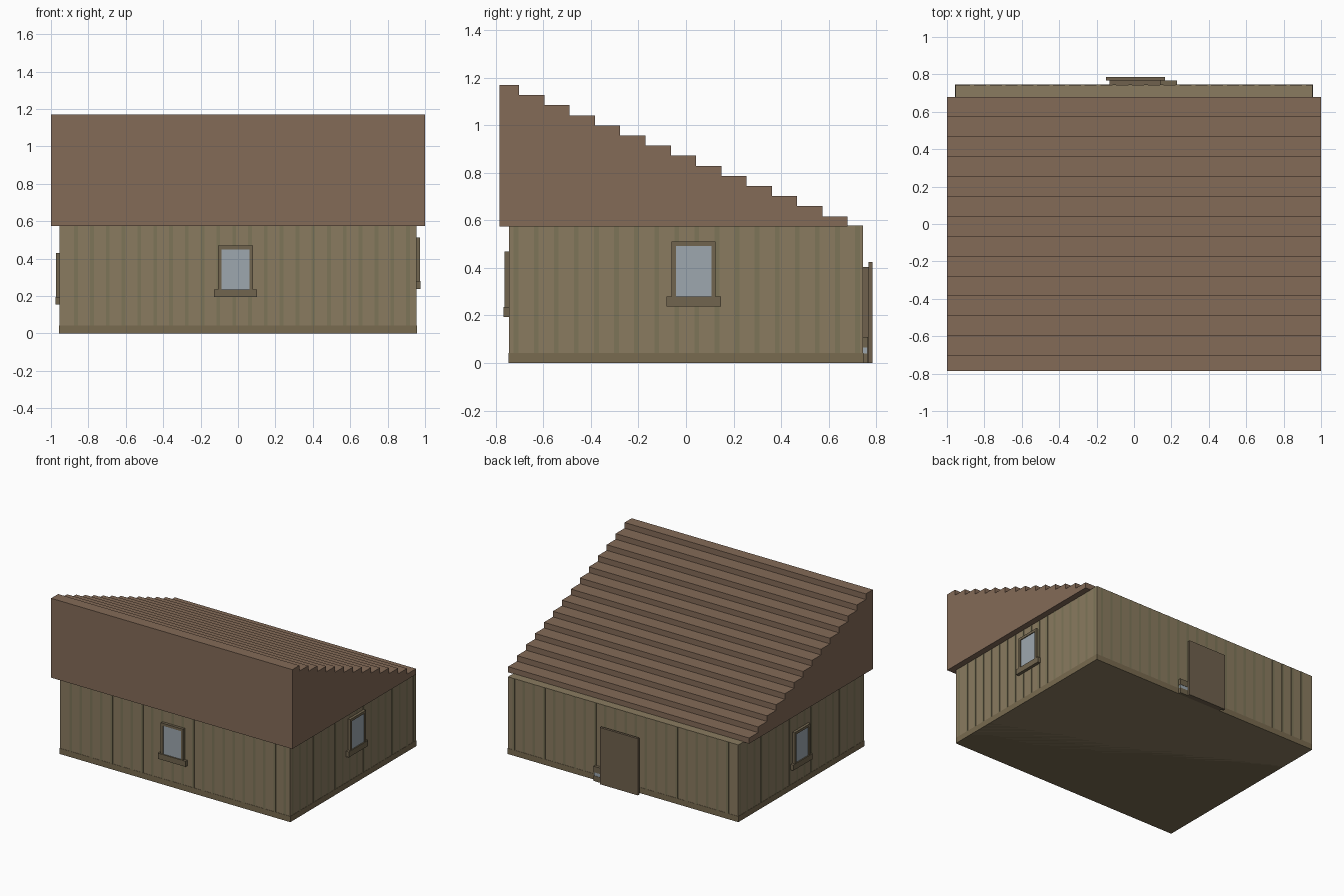
import bpy, bmesh
from mathutils import Matrix

if "Cube" in bpy.data.objects:
    bpy.data.objects.remove(bpy.data.objects["Cube"])

def mat(name, rgb):
    m = bpy.data.materials.new(name)
    m.diffuse_color = (*rgb, 1)
    m.use_nodes = True
    m.node_tree.nodes["Principled BSDF"].inputs["Base Color"].default_value = m.diffuse_color
    return m

WALL = mat("wall_boards", (.254, .198, .117))
BATTEN = mat("wall_grooves", (.205, .178, .098))
BASE = mat("base_board", (.19, .145, .08))
ROOF = mat("roof_tiles", (.23, .145, .096))
TRIM = mat("trim_wood", (.165, .13, .077))
DOOR = mat("door_wood", (.16, .12, .075))
GLASS = mat("glass", (.34, .39, .43))

def finish(name, bm, m):
    bmesh.ops.recalc_face_normals(bm, faces=bm.faces)
    me = bpy.data.meshes.new(name)
    bm.to_mesh(me)
    bm.free()
    me.materials.append(m)
    ob = bpy.data.objects.new(name, me)
    bpy.context.collection.objects.link(ob)
    return ob

def boxes(name, m, spans):
    """Each span is (x0, x1, y0, y1, z0, z1)."""
    bm = bmesh.new()
    for x0, x1, y0, y1, z0, z1 in spans:
        c = Matrix.Translation(((x0 + x1) / 2, (y0 + y1) / 2, (z0 + z1) / 2))
        bmesh.ops.create_cube(bm, size=1, matrix=c @ Matrix.Diagonal((x1 - x0, y1 - y0, z1 - z0, 1)))
    return finish(name, bm, m)

W, D, H = .954, .744, .578   # wall half width, half depth, height

# Walls, with a low base board around them
boxes("walls", WALL, [(-W, W, -D, D, 0, H)])
e = .002
boxes("base_board", BASE, [(-W - e, W + e, -D - e, D + e, 0, .043)])

# Vertical strips on all four walls
strips = []
for k in range(23):
    x = -.95 + .0845 * k
    if abs(x) < W - .015:
        for s in (-1, 1):
            y = s * D
            strips.append((x - .01, x + .01, y - .0012, y + .0012, .043, H))
for k in range(18):
    y = -.715 + .0845 * k
    for s in (-1, 1):
        x = s * W
        strips.append((x - .0012, x + .0012, y - .01, y + .01, .043, H))
boxes("wall_strips", BATTEN, strips)

# Stepped lean-to roof: staircase profile swept along x
zb, dy, dz = .575, .1063, .0425
prof = [(-.785, zb), (.68, zb)]
for i in range(14):
    y = .68 - dy * i
    z = zb + dz * (i + 1)
    prof += [(y, z), (max(y - dy, -.785), z)]
bm = bmesh.new()
face = bm.faces.new([bm.verts.new((-1, y, z)) for y, z in prof])
new = bmesh.ops.extrude_face_region(bm, geom=[face])["geom"]
bmesh.ops.translate(bm, vec=(2, 0, 0), verts=[v for v in new if isinstance(v, bmesh.types.BMVert)])
finish("stepped_roof", bm, ROOF)

# Windows: built in (along, outward, up) and placed on a wall
def window(name, side, c, z):
    def place(a0, a1, o0, o1, z0, z1):
        if side == "front":
            return (c + a0, c + a1, -D - o1, -D - o0, z + z0, z + z1)
        if side == "right":
            return (W + o0, W + o1, c + a0, c + a1, z + z0, z + z1)
        return (-W - o1, -W - o0, c + a0, c + a1, z + z0, z + z1)
    boxes(name + "_frame", TRIM, [
        place(-.093, -.075, 0, .02, .042, .275),
        place(.075, .093, 0, .02, .042, .275),
        place(-.075, .075, 0, .02, .256, .275)])
    boxes(name + "_sill", TRIM, [place(-.115, .115, 0, .023, 0, .042)])
    boxes(name + "_glass", GLASS, [place(-.075, .075, 0, .014, .042, .256)])

window("front_window", "front", -.013, .194)
window("right_window", "right", .032, .237)
window("left_window", "left", .01, .154)

# Back door: inner leaf, outer panel and a small box beside it
boxes("door_leaf", DOOR, [(-.13, .145, D, .768, 0, .405)])
boxes("door_panel", DOOR, [(-.15, .165, .767, .785, 0, .425)])
boxes("side_box", TRIM, [(.145, .23, D, .766, 0, .04), (.145, .23, D, .766, .065, .11)])
boxes("side_box_band", GLASS, [(.145, .228, D, .764, .04, .065)])
